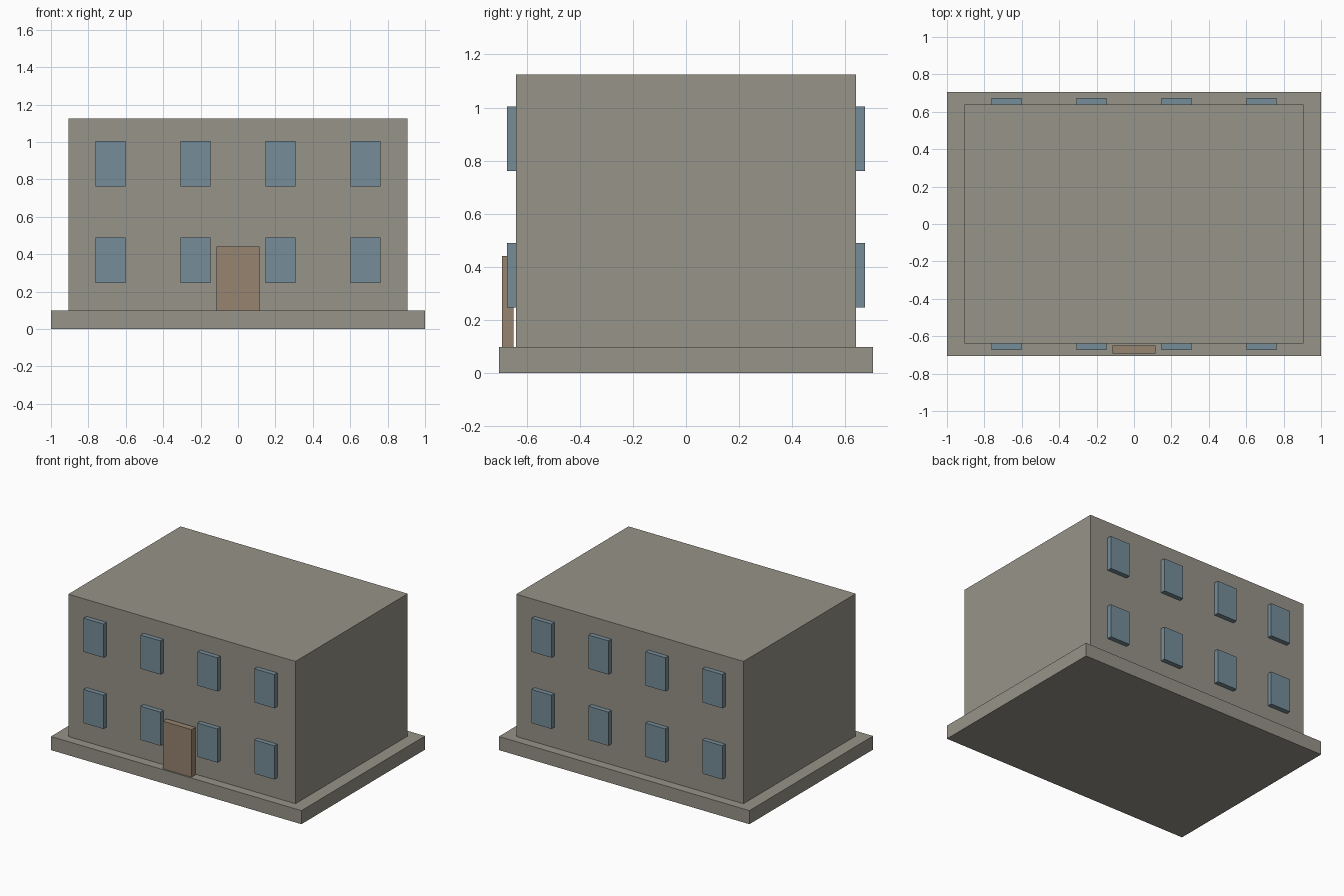
import bpy

default = bpy.data.objects.get("Cube")
if default:
    bpy.data.objects.remove(default, do_unlink=True)


def material(name, rgb):
    mat = bpy.data.materials.new(name)
    mat.use_nodes = True
    mat.diffuse_color = (*rgb, 1)
    mat.node_tree.nodes["Principled BSDF"].inputs["Base Color"].default_value = (*rgb, 1)
    return mat


def box(name, low, high, mat):
    """Axis-aligned box between two corners."""
    bpy.ops.mesh.primitive_cube_add(size=1)
    obj = bpy.context.object
    obj.name = obj.data.name = name
    for v in obj.data.vertices:
        v.co = [a if c < 0 else b for c, a, b in zip(v.co, low, high)]
    obj.data.materials.append(mat)
    return obj


stone = material("warm grey stone", (0.305, 0.292, 0.246))
glass = material("blue grey glass", (0.181, 0.266, 0.319))
wood = material("brown wood", (0.305, 0.227, 0.162))

PLINTH_TOP = 0.098
WALL_X, WALL_Y, ROOF_Z = 0.907, 0.64, 1.125

# Plinth and main block
box("plinth", (-1, -0.705, 0), (1, 0.705, PLINTH_TOP), stone)
box("building_body", (-WALL_X, -WALL_Y, PLINTH_TOP), (WALL_X, WALL_Y, ROOF_Z), stone)

# Door slab standing just clear of the front wall
box("front_door", (-0.115, -0.693, PLINTH_TOP), (0.115, -0.649, 0.441), wood)

# Two floors of four windows on the front and back walls
SPACING, HALF_W, HEIGHT = 0.4545, 0.08, 0.243
INNER, OUTER = WALL_Y - 0.03, WALL_Y + 0.034
for side, y0, y1 in (("front", -OUTER, -INNER), ("back", INNER, OUTER)):
    for floor, sill in (("lower", 0.247), ("upper", 0.761)):
        for column in range(4):
            x = (column - 1.5) * SPACING
            box(f"{side}_{floor}_window_{column + 1}",
                (x - HALF_W, y0, sill), (x + HALF_W, y1, sill + HEIGHT), glass)
